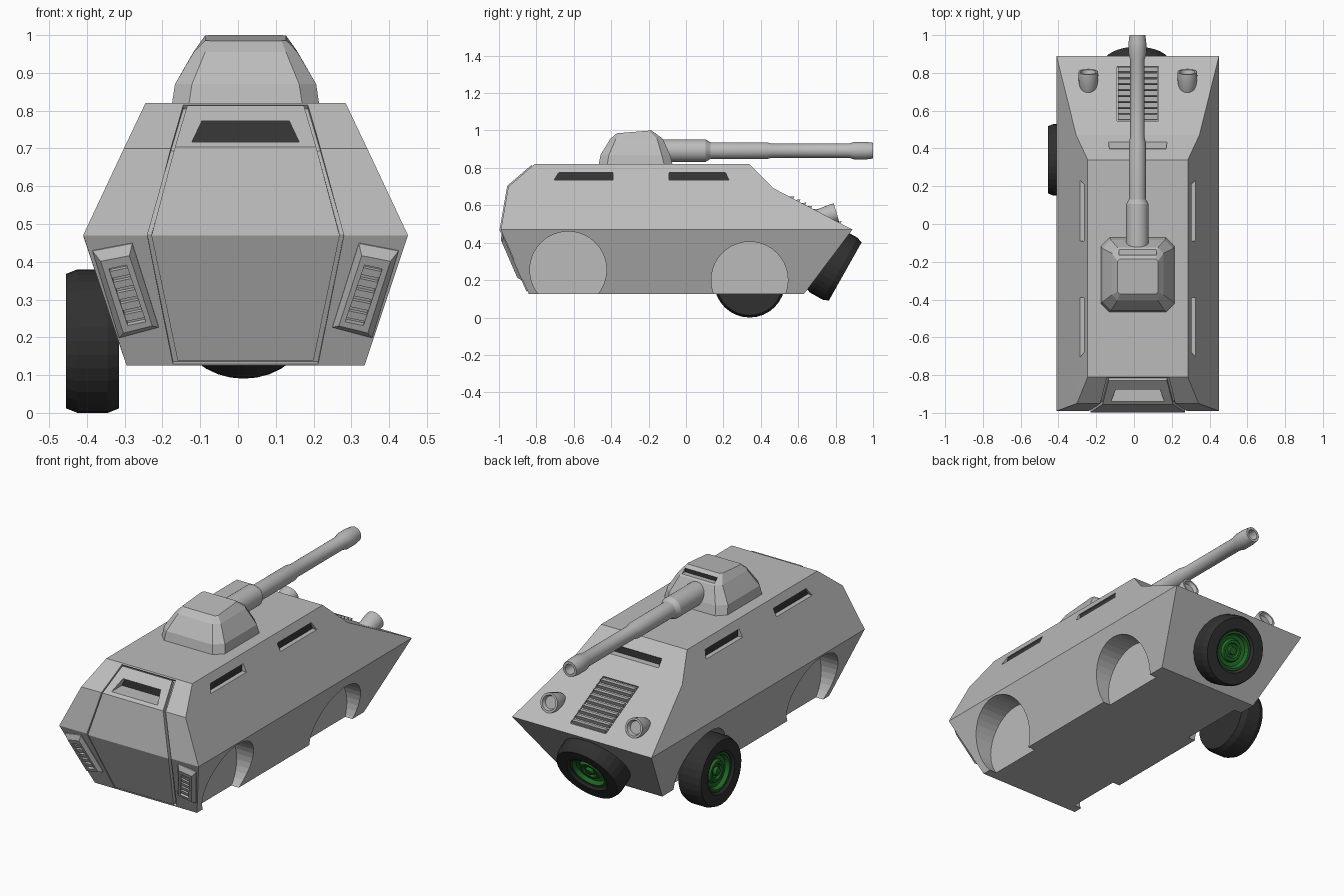
import bpy, bmesh, math
from mathutils import Vector

if "Cube" in bpy.data.objects:
    bpy.data.objects.remove(bpy.data.objects["Cube"])

CX = 0.02  # centre line of the hull


def material(name, col):
    m = bpy.data.materials.new(name)
    m.diffuse_color = (*col, 1)
    m.use_nodes = True
    m.node_tree.nodes["Principled BSDF"].inputs["Base Color"].default_value = m.diffuse_color
    return m


GREY = material("armour grey", (0.5, 0.5, 0.5))
DARK = material("slot dark", (0.04, 0.04, 0.04))
RUBBER = material("tyre black", (0.03, 0.03, 0.03))
GREEN = material("hub green", (0.015, 0.14, 0.02))


def finish(name, verts, faces, mat):
    me = bpy.data.meshes.new(name)
    me.from_pydata([tuple(v) for v in verts], [], faces)
    bm = bmesh.new()
    bm.from_mesh(me)
    bmesh.ops.recalc_face_normals(bm, faces=bm.faces)
    bm.to_mesh(me)
    bm.free()
    me.materials.append(mat)
    ob = bpy.data.objects.new(name, me)
    bpy.context.collection.objects.link(ob)
    return ob


def loft(name, loops, mat=GREY):
    """Skin equal-sized closed loops and cap both ends."""
    n = len(loops[0])
    verts = [v for lp in loops for v in lp]
    faces = [(i * n + j, i * n + (j + 1) % n, (i + 1) * n + (j + 1) % n, (i + 1) * n + j)
             for i in range(len(loops) - 1) for j in range(n)]
    faces += [tuple(range(n)), tuple(range(len(verts) - n, len(verts)))]
    return finish(name, verts, faces, mat)


def lathe(name, profile, origin, axis, mat=GREY, segs=32):
    """Revolve (distance along axis, radius) points."""
    q = Vector(axis).to_track_quat('Z', 'Y')
    loops = [[Vector(origin) + q @ Vector((r * math.cos(2 * math.pi * k / segs),
                                           r * math.sin(2 * math.pi * k / segs), a))
              for k in range(segs)] for a, r in profile]
    return loft(name, loops, mat)


def activate(ob):
    bpy.ops.object.select_all(action='DESELECT')
    ob.select_set(True)
    bpy.context.view_layer.objects.active = ob


def smooth(ob):
    activate(ob)
    bpy.ops.object.shade_smooth_by_angle(angle=math.radians(25))


def cut(targets, cutter):
    for t in targets:
        activate(t)
        m = t.modifiers.new("cut", 'BOOLEAN')
        m.operation = 'DIFFERENCE'
        m.solver = 'EXACT'
        m.object = cutter
        bpy.ops.object.modifier_apply(modifier=m.name)
    bpy.data.objects.remove(cutter)


def slot(name, targets, quad, out):
    """Recess with a dark pane on its back wall."""
    quad, out = [Vector(p) for p in quad], Vector(out)
    cut(targets, loft("cutter", [quad, [p + out * 0.16 for p in quad]]))
    loft(name, [[p - out * 0.002 for p in quad], [p + out * 0.004 for p in quad]], DARK)


# Hull: profile stations (half width, y, z), rear and front
rear = [(.265, -.81, .82), (.322, -.95, .70), (.43, -.99, .47), (.315, -.84, .125)]
front = [(.265, .34, .82), (.326, .47, .69), (.43, .89, .47), (.315, .63, .125)]
ring = front + rear[::-1]
verts = [(CX + s * x, y, z) for s in (-1, 1) for x, y, z in ring]
faces = [(i, (i + 1) % 8, 8 + (i + 1) % 8, 8 + i) for i in range(8)]
for o in (0, 8):
    faces += [(o, o + 1, o + 2, o + 5, o + 6, o + 7), (o + 2, o + 3, o + 4, o + 5)]
hull = finish("hull", verts, faces, GREY)

# Wheel wells
for s in (-1, 1):
    for y, z in ((-.63, .255), (.34, .20)):
        cut([hull], lathe("cutter", [(0, .205), (.3, .205)], (CX + s * .27, y, z), (s, 0, 0), segs=40))

# Rear door set in a groove
NORM = [Vector((0, -.65, .76)), Vector((0, -.87, .49)), Vector((0, -.99, -.12)), Vector((0, -.917, -.40))]


def rear_plate(name, rows, outer, inner):
    loops = []
    for (h, y, z), n in zip(rows, NORM):
        a, b = Vector((CX - h, y, z)), Vector((CX + h, y, z))
        loops.append([a + n * outer, b + n * outer, b + n * inner, a + n * inner])
    return loft(name, loops)


cut([hull], rear_plate("cutter", [(.165, -.816, .815), (.198, -.95, .70), (.260, -.99, .47), (.192, -.842, .13)],
                       .03, -.014))
door = rear_plate("rear_door", [(.154, -.823, .809), (.187, -.95, .70), (.249, -.99, .47), (.180, -.847, .142)],
                  .007, -.02)

# Vision slots
slot("rear_window", [hull, door], [(CX - .142, -.845, .717), (CX + .142, -.845, .717),
                                   (CX + .116, -.845, .772), (CX - .116, -.845, .772)], (0, -1, 0))
slot("driver_slot", [hull], [(CX - .155, .395, .725), (CX + .155, .395, .725),
                             (CX + .15, .395, .762), (CX - .15, .395, .762)], (0, 1, 0))
for s in (-1, 1):
    x = CX + s * .275
    slot("side_slot_rear", [hull], [(x, -.705, .735), (x, -.39, .735), (x, -.39, .777), (x, -.68, .777)], (s, 0, 0))
    slot("side_slot_front", [hull], [(x, -.09, .735), (x, .23, .735), (x, .21, .777), (x, -.09, .777)], (s, 0, 0))

# Engine grille on the sloped nose
T, N = Vector((0, .886, -.464)), Vector((0, .464, .886))


def nose(x, y):
    return Vector((CX + x, y, .69 - (y - .47) * .524))


q = [nose(-.11, .545), nose(.11, .545), nose(.11, .835), nose(-.11, .835)]
cut([hull], loft("cutter", [[p - N * .01 for p in q], [p + N * .03 for p in q]]))
for i in range(9):
    loops = []
    for x in (-.104, .104):
        p = nose(x, .565 + i * .0315)
        loops.append([p - T * .012 - N * .011, p - T * .012, p + T * .01 + N * .013, p + T * .012 - N * .011])
    loft("grille_slat", loops)

# Headlights
for s in (-1, 1):
    smooth(lathe("headlight", [(-.13, .02), (-.12, .035), (-.09, .047), (-.02, .053), (0, .052),
                               (0, .041), (-.02, .034)],
                 (CX + s * .262, .805, .56), (0, .96, .28), segs=24))

# Tail lights: bevelled frames with ribs on the lower rear plate
OUT = [(-.405, .43), (-.30, .45), (-.23, .228), (-.335, .20)]
INN = [(-.362, .39), (-.315, .40), (-.264, .25), (-.312, .24)]


def lamp_loop(pts, off, s):
    return [Vector((CX - s * x, -.99 + (.47 - z) * .435, z)) + NORM[3] * off for x, z in pts]


def mix(a, b, t):
    return tuple(u + (v - u) * t for u, v in zip(a, b))


MID = [mix(a, b, .5) for a, b in zip(OUT, INN)]
for s in (-1, 1):
    loft("tail_light", [lamp_loop(OUT, -.01, s), lamp_loop(OUT, .004, s), lamp_loop(MID, .022, s),
                        lamp_loop(INN, .022, s), lamp_loop(INN, .004, s)])
    for i in range(5):
        t0, t1 = .06 + i * .19, .18 + i * .19
        rib = [mix(INN[0], INN[3], t0), mix(INN[1], INN[2], t0),
               mix(INN[1], INN[2], t1), mix(INN[0], INN[3], t1)]
        loft("tail_light_rib", [lamp_loop(rib, .002, s), lamp_loop(rib, .017, s)])


# Turret
def octagon(h, y0, y1, z0, z1, c):
    pts = [(-h + c, y0), (h - c, y0), (h, y0 + c), (h, y1 - c),
           (h - c, y1), (-h + c, y1), (-h, y1 - c), (-h, y0 + c)]
    return [(CX + x, y, z0 + (z1 - z0) * (y - y0) / (y1 - y0)) for x, y in pts]


turret = loft("turret", [octagon(.196, -.468, -.07, .81, .81, .045),
                         octagon(.187, -.457, -.085, .87, .87, .045),
                         octagon(.137, -.405, -.125, .955, .957, .03),
                         octagon(.107, -.37, -.185, .985, 1.0, .012)])
slot("turret_slot", [turret], [(CX - .1, -.167, .964), (CX + .1, -.167, .964),
                               (CX + .1, -.167, .985), (CX - .1, -.167, .985)], (0, 1, 0))

# Gun barrel with open muzzle
smooth(lathe("gun_barrel", [(-.2, .06), (.105, .06), (.13, .045), (.43, .045), (.46, .038), (.87, .038),
                            (.90, .047), (.96, .047), (1.0, .042), (1.0, .028), (.93, .026)],
             (.018, 0, .892), (0, 1, 0), segs=24))


# Wheels: one mounted front left, one spare on the nose
def wheel(name, origin, axis):
    lathe(name + "_tyre", [(-.07, .10), (-.07, .178), (-.04, .19), (.04, .19), (.07, .178),
                           (.07, .118), (.06, .106), (.03, .104)], origin, axis, RUBBER)
    lathe(name + "_hub", [(.0, .105), (.056, .105), (.056, .094), (.036, .084), (.032, .064), (.046, .056),
                          (.046, .042), (.036, .036), (.036, .024), (.052, .02), (.052, .008)],
          origin, axis, GREEN)


wheel("left_wheel", (-.385, .34, .19), (-1, 0, 0))
wheel("spare_wheel", (.015, .79, .28), (0, .87, -.49))
